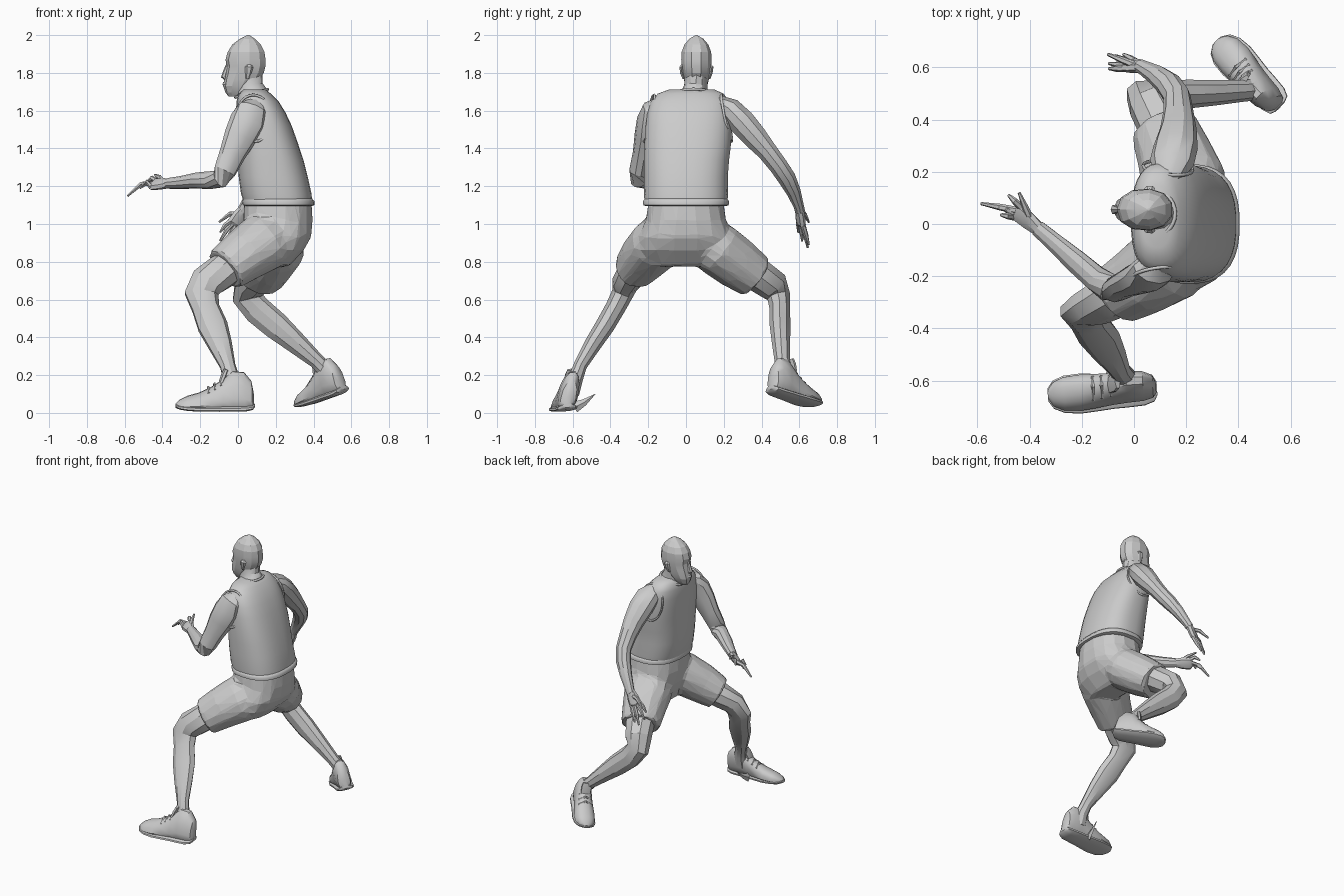
import bpy, math
from mathutils import Vector, Matrix


def mesh_from_rings(name, rings, angle=35):
    """Skin a list of equal-length vertex rings and cap both ends."""
    n, m = len(rings[0]), len(rings)
    verts = [v for r in rings for v in r]
    faces = [(i * n + j, i * n + (j + 1) % n, (i + 1) * n + (j + 1) % n, (i + 1) * n + j)
             for i in range(m - 1) for j in range(n)]
    faces += [tuple(reversed(range(n))), tuple(range((m - 1) * n, m * n))]
    me = bpy.data.meshes.new(name)
    me.from_pydata(verts, [], faces)
    ob = bpy.data.objects.new(name, me)
    bpy.context.collection.objects.link(ob)
    bpy.ops.object.select_all(action='DESELECT')
    ob.select_set(True)
    bpy.context.view_layer.objects.active = ob
    bpy.ops.object.mode_set(mode='EDIT')
    bpy.ops.mesh.select_all(action='SELECT')
    bpy.ops.mesh.normals_make_consistent(inside=False)
    bpy.ops.object.mode_set(mode='OBJECT')
    if angle:
        bpy.ops.object.shade_smooth_by_angle(angle=math.radians(angle))
    return ob


def super_pt(a, power):
    c, s = math.cos(a), math.sin(a)
    e = 2 / power
    return math.copysign(abs(c) ** e, c), math.copysign(abs(s) ** e, s)


def stack(name, rows, n=12, power=2.2, angle=35):
    """Horizontal rings: (z, x_front, x_back, y_centre, half_width)."""
    rings = []
    for z, x0, x1, yc, hw in rows:
        pts = [super_pt(2 * math.pi * (k + .5) / n, power) for k in range(n)]
        rings.append([((x0 + x1) / 2 + (x1 - x0) / 2 * c, yc + hw * s, z) for c, s in pts])
    return mesh_from_rings(name, rings, angle)


def limb(name, path, n=9, hint=(1, 0, 0), angle=30):
    """Tube along a path of (x, y, z, radius_along_hint, radius_across)."""
    P = [Vector(p[:3]) for p in path]
    rings = []
    for i, p in enumerate(P):
        t = (P[min(i + 1, len(P) - 1)] - P[max(i - 1, 0)]).normalized()
        h = Vector(hint)
        u = (h - t * h.dot(t)).normalized()
        w = t.cross(u)
        a, b = path[i][3], path[i][4]
        rings.append([p + u * a * math.cos(2 * math.pi * k / n) + w * b * math.sin(2 * math.pi * k / n)
                      for k in range(n)])
    return mesh_from_rings(name, rings, angle)


def ring(name, loc, rot, major, minor, scale=(1, 1, 1)):
    bpy.ops.mesh.primitive_torus_add(location=loc, rotation=rot, major_radius=major, minor_radius=minor,
                                     major_segments=28, minor_segments=6)
    ob = bpy.context.object
    ob.name, ob.scale = name, scale
    bpy.ops.object.shade_smooth()


# Head, faces -x
stack("head", [(1.675, -.05, .02, .055, .024), (1.695, -.066, .05, .055, .04), (1.73, -.078, .09, .055, .058),
               (1.765, -.074, .118, .055, .067), (1.80, -.066, .14, .055, .074), (1.835, -.06, .149, .055, .079),
               (1.87, -.066, .15, .055, .081), (1.91, -.055, .144, .055, .079), (1.95, -.03, .124, .055, .064),
               (1.98, .01, .092, .055, .038), (2.0, .05, .06, .055, .004)], n=11, power=2.2, angle=15)
limb("nose", [(-.055, .055, 1.845, .008, .009), (-.07, .055, 1.80, .012, .014),
              (-.076, .055, 1.78, .014, .02), (-.062, .055, 1.766, .008, .014)], n=6, angle=20)
limb("lips", [(-.064, .03, 1.738, .005, .005), (-.072, .055, 1.74, .011, .014),
              (-.064, .08, 1.738, .005, .005)], n=6)
for s in (-1, 1):
    y = .055 + s * .077
    limb("ear", [(.05, y - s * .01, 1.77, .01, .008), (.055, y, 1.80, .017, .01),
                 (.06, y + s * .004, 1.83, .022, .011), (.06, y - s * .008, 1.845, .012, .008)], n=6)
limb("neck", [(.055, .055, 1.79, .075, .06), (.06, .052, 1.73, .072, .062), (.075, .045, 1.69, .082, .072),
              (.09, .035, 1.64, .09, .1)], n=12)

# Sleeveless shirt
stack("shirt", [(1.10, .035, .395, 0, .218), (1.16, .015, .39, 0, .224), (1.25, .003, .37, 0, .222),
                (1.34, -.003, .347, .003, .226), (1.43, -.006, .317, .01, .23), (1.52, -.012, .285, .014, .228),
                (1.59, -.012, .252, .017, .222), (1.65, -.008, .215, .022, .208), (1.69, .005, .175, .025, .175),
                (1.712, .03, .145, .03, .12)], n=32, power=2.5, angle=60)
stack("shirt_hem", [(1.095, .04, .39, 0, .215), (1.10, .025, .405, 0, .227), (1.12, .022, .405, 0, .229),
                    (1.135, .028, .393, 0, .219)], n=32, power=2.5, angle=60)
ring("neckline", (.072, .04, 1.692), (0, -.25, 0), .088, .008)
ring("right_armhole", (.085, -.195, 1.56), (math.radians(78), 0, .15), .12, .007, (.8, 1.05, 1))
ring("left_armhole", (.13, .215, 1.56), (math.radians(102), 0, -.1), .12, .007, (.8, 1.05, 1))

# Shorts: waist and two legs fused into one faceted skin
waist = stack("shorts", [(1.13, .03, .392, 0, .2), (1.02, .025, .398, 0, .215), (.93, .035, .39, 0, .25),
                         (.86, .06, .35, 0, .26), (.775, .1, .27, .0, .2)], n=16, power=2.3, angle=0)
leg_r = limb("shorts_r", [(.21, -.09, .95, .13, .13), (.13, -.15, .90, .165, .145), (.03, -.215, .832, .145, .135),
                          (-.07, -.273, .76, .128, .113)], n=14, angle=0)
leg_l = limb("shorts_l", [(.2, .08, .93, .14, .12), (.19, .17, .865, .165, .145), (.155, .265, .795, .147, .14),
                          (.115, .365, .722, .132, .122)], n=14, angle=0)
for ob in (waist, leg_r):
    ob.select_set(True)
bpy.context.view_layer.objects.active = waist
bpy.ops.object.join()
mod = waist.modifiers.new("fuse", 'REMESH')
mod.mode, mod.voxel_size = 'VOXEL', .014
mod = waist.modifiers.new("soften", 'SMOOTH')
mod.factor, mod.iterations = .5, 6
mod = waist.modifiers.new("facet", 'DECIMATE')
mod.ratio = .04

# Legs
limb("right_leg", [(.08, -.18, .87, .09, .085), (-.08, -.275, .75, .098, .085), (-.165, -.32, .69, .095, .072),
                   (-.195, -.337, .63, .092, .058), (-.172, -.375, .555, .075, .054), (-.135, -.43, .46, .082, .052),
                   (-.095, -.495, .36, .065, .046), (-.055, -.56, .25, .042, .036), (-.035, -.585, .18, .045, .04),
                   (-.03, -.605, .10, .05, .04)], n=9)
limb("left_leg", [(.17, .22, .86, .095, .09), (.11, .38, .73, .098, .09), (.065, .46, .675, .09, .085),
                  (.045, .492, .615, .08, .062), (.105, .497, .54, .078, .055), (.2, .498, .46, .075, .056),
                  (.3, .503, .375, .06, .05), (.415, .51, .275, .042, .042), (.46, .515, .23, .045, .042),
                  (.48, .515, .16, .045, .04)], n=9)


def shoe(prefix, heel, toe, roll, lean):
    """Upper, sole and laces built along local x, leaned inward, then placed heel to toe."""
    heel, toe = Vector(heel), Vector(toe)
    f = (toe - heel).normalized()
    side = Vector((0, 0, 1)).cross(f).normalized()
    M = Matrix((f, side, f.cross(side))).transposed().to_4x4()
    shear = Matrix.Identity(4)
    shear[1][2] = lean
    M = Matrix.Translation(heel) @ M @ Matrix.Rotation(roll, 4, 'X')
    L = (toe - heel).length
    # fraction along foot, half width, top height, toe lift
    rows = [(0, .02, .09, .02), (.03, .042, .16, .008), (.12, .054, .205, 0), (.27, .058, .21, 0),
            (.4, .06, .165, 0), (.55, .066, .125, 0), (.7, .071, .097, 0), (.85, .066, .08, .004),
            (.95, .048, .06, .01), (1, .018, .04, .018)]
    parts = []
    for part, grow, cap in (("upper", 0, 1), ("sole", .007, 0)):
        rings = []
        for s, hw, top, lift in rows:
            h = top if cap else min(.032, top) + lift * .4
            pts = [super_pt(2 * math.pi * (k + .5) / 12, 2.5) for k in range(12)]
            rings.append([(s * L * (1 + grow) - grow / 2,
                           (hw + grow) * c * (1 - (.25 * max(sn, 0) if cap else 0)),
                           lift + (h - lift) * (sn + 1) / 2) for c, sn in pts])
        parts.append(mesh_from_rings(prefix + "_shoe_" + part, rings))
    for s, z, w in ((.42, .16, .038), (.5, .14, .042), (.58, .122, .045)):
        parts.append(limb(prefix + "_lace", [(s * L, -w, z - .025, .007, .007), (s * L, 0, z + .004, .007, .007),
                                             (s * L, w, z - .025, .007, .007)], n=5))
    parts.append(limb(prefix + "_shoe_tongue", [(.42 * L, 0, .15, .012, .035), (.38 * L, 0, .19, .014, .038),
                                                (.35 * L, 0, .218, .012, .03)], n=6))
    for ob in parts:
        ob.data.transform(shear)
        ob.matrix_world = M


shoe("right", (.085, -.635, .008), (-.33, -.66, .008), math.radians(-5), -.28)
shoe("left", (.565, .45, .105), (.325, .7, .02), math.radians(-10), 0)
limb("loose_lace_end", [(-.1, -.59, .03, .012, .03), (-.09, -.54, .055, .008, .018),
                        (-.08, -.48, .1, .001, .001)], n=4)

# Arms
limb("right_arm", [(.09, -.14, 1.635, .05, .04), (.075, -.175, 1.605, .082, .06), (.05, -.198, 1.54, .095, .064),
                   (.01, -.213, 1.46, .086, .06), (-.03, -.23, 1.37, .07, .052), (-.07, -.25, 1.28, .06, .05),
                   (-.095, -.245, 1.238, .055, .05), (-.15, -.205, 1.232, .05, .047), (-.22, -.145, 1.23, .047, .042),
                   (-.3, -.075, 1.22, .038, .034), (-.37, -.015, 1.215, .032, .028)],
     n=10, hint=(.9, .2, .35))
limb("left_arm", [(.13, .17, 1.645, .05, .04), (.145, .235, 1.605, .085, .065), (.16, .295, 1.54, .085, .074),
                  (.17, .365, 1.46, .07, .068), (.17, .43, 1.385, .058, .056), (.165, .488, 1.31, .052, .052),
                  (.135, .532, 1.245, .05, .05), (.09, .568, 1.175, .042, .04), (.04, .597, 1.095, .032, .028),
                  (.025, .603, 1.07, .03, .028)], n=10)


def hand(prefix, wrist, palm, fingers, spread):
    """Flat palm with bent fingers; each finger is a tip and a knuckle lift."""
    w, p, sp = Vector(wrist), Vector(palm), Vector(spread)
    limb(prefix + "_palm", [(*w, .028, .025), (*(w.lerp(p, .5)), .04, .023), (*p, .044, .021),
                            (*(p + (p - w) * .15), .032, .012)], n=8, hint=spread)
    for i, (tip, lift) in enumerate(fingers):
        t = Vector(tip)
        base = p + sp * (.03 - .02 * i) if i < 4 else w.lerp(p, .3)
        mid = base.lerp(t, .5) + Vector((0, 0, lift))
        limb(prefix + "_finger", [(*base, .014, .014), (*mid, .013, .013), (*t, .006, .006)], n=6, hint=(.2, .3, .9))


hand("right", (-.365, -.02, 1.215), (-.445, .045, 1.21),
     [((-.48, .11, 1.22), .02), ((-.585, .078, 1.148), .03), ((-.52, .07, 1.19), .02), ((-.51, .035, 1.2), .03),
      ((-.44, .12, 1.26), .01)], (.45, .6, .6))
hand("left", (.028, .602, 1.08), (-.015, .608, 1.005),
     [((-.095, .595, .955), .01), ((-.095, .615, .91), .01), ((-.07, .645, .875), .01), ((-.04, .65, .89), 0),
      ((-.1, .65, 1.01), .02)], (-.8, -.4, .4))
